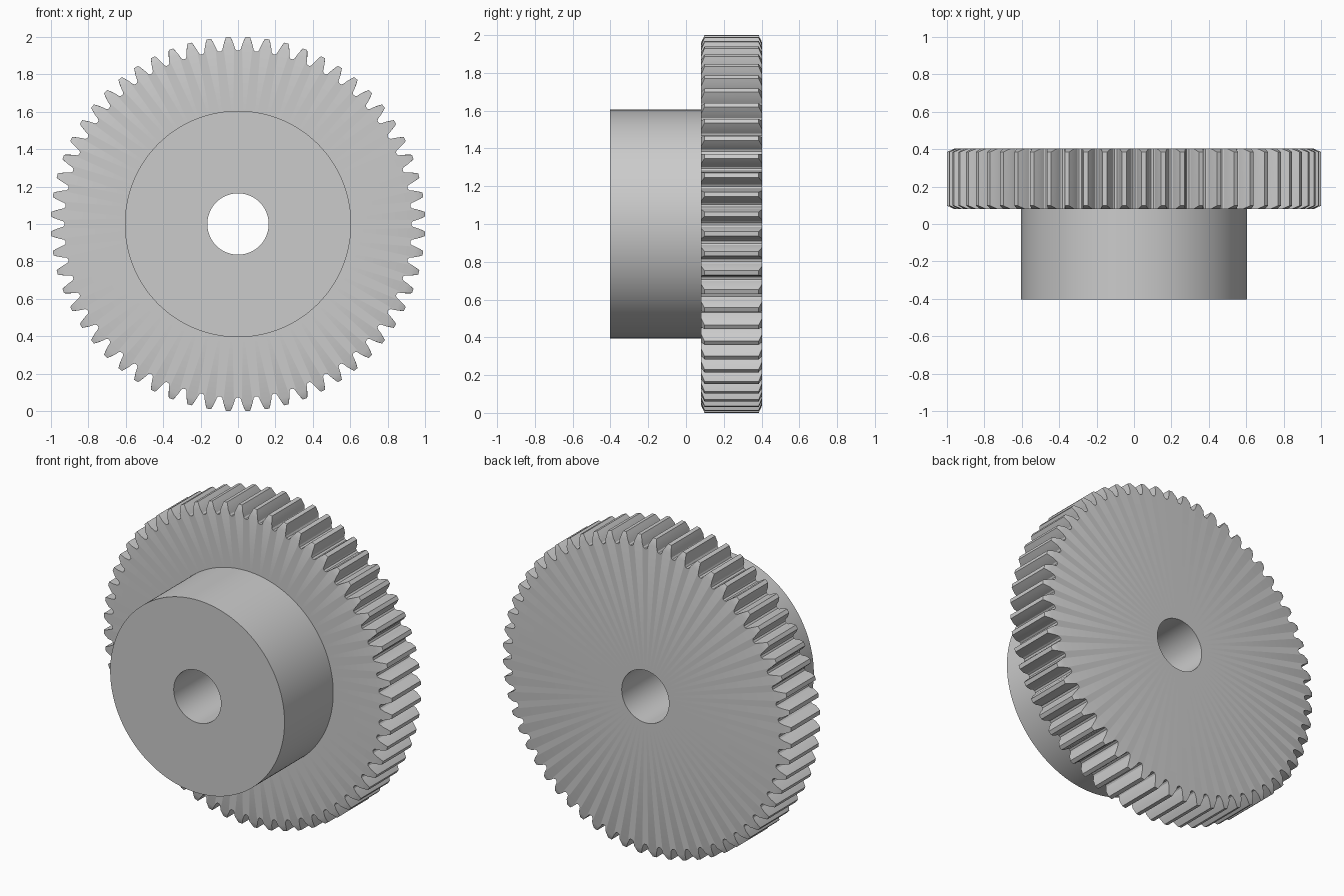
import bpy
import bmesh
from math import acos, cos, pi, radians, sin, tan

cube = bpy.data.objects.get("Cube")
if cube:
    bpy.data.objects.remove(cube, do_unlink=True)

# Gear proportions
TEETH = 60
MODULE = 1 / 31
PRESSURE = radians(20)
PITCH_R = TEETH * MODULE / 2
BASE_R = PITCH_R * cos(PRESSURE)
ROOT_R = PITCH_R - 1.25 * MODULE
TIP_R = 1.0008
HUB_R = 0.605
BORE_R = 0.164
FRONT, WHEEL_FRONT, BACK = -0.403, 0.08, 0.403
CHAMFER_DEPTH, CHAMFER_HEIGHT = 0.018, 0.04
FLANK_STEPS = 5


def involute(r):
    a = acos(BASE_R / r)
    return tan(a) - a


def half_angle(r):
    """Half the angular thickness of a tooth at radius r."""
    return pi / (2 * TEETH) + involute(PITCH_R) - involute(r)


def tooth_ring(top_r):
    """Polar outline of all teeth, cut off at top_r."""
    low_r = ROOT_R + 0.008
    radii = [low_r + (top_r - low_r) * i / (FLANK_STEPS - 1)
             for i in range(FLANK_STEPS)]
    root_angle = pi / TEETH - radians(0.4)
    half = [(ROOT_R, root_angle)] + [(r, half_angle(r)) for r in radii]
    tooth = [(r, -a) for r, a in half] + [(r, a) for r, a in reversed(half)]
    return [(r, a + (2 * i + 1) * pi / TEETH)
            for i in range(TEETH) for r, a in tooth]


COUNT = len(tooth_ring(TIP_R))


def circle_ring(radius):
    return [(radius, 2 * pi * (i + 0.5) / COUNT) for i in range(COUNT)]


# Rings run around the whole section: bore, hub, toothed wheel, back to bore
full_teeth = tooth_ring(TIP_R)
cut_teeth = tooth_ring(TIP_R - CHAMFER_HEIGHT)
sections = [
    (FRONT, circle_ring(BORE_R)),
    (FRONT, circle_ring(HUB_R)),
    (WHEEL_FRONT, circle_ring(HUB_R)),
    (WHEEL_FRONT, cut_teeth),
    (WHEEL_FRONT + CHAMFER_DEPTH, full_teeth),
    (BACK - CHAMFER_DEPTH, full_teeth),
    (BACK, cut_teeth),
    (BACK, circle_ring(BORE_R)),
]

bm = bmesh.new()
rings = [[bm.verts.new((r * cos(a), y, 1 + r * sin(a))) for r, a in ring]
         for y, ring in sections]
for ring, following in zip(rings, rings[1:] + rings[:1]):
    for i in range(COUNT):
        j = (i + 1) % COUNT
        bm.faces.new((ring[i], ring[j], following[j], following[i]))
bmesh.ops.recalc_face_normals(bm, faces=bm.faces)

mesh = bpy.data.meshes.new("spur_gear_with_hub")
bm.to_mesh(mesh)
bm.free()
gear = bpy.data.objects.new("spur_gear_with_hub", mesh)
bpy.context.collection.objects.link(gear)

# Smooth round walls, crisp rims and tooth edges
bpy.ops.object.select_all(action="DESELECT")
gear.select_set(True)
bpy.context.view_layer.objects.active = gear
bpy.ops.object.shade_smooth_by_angle(angle=radians(25))
